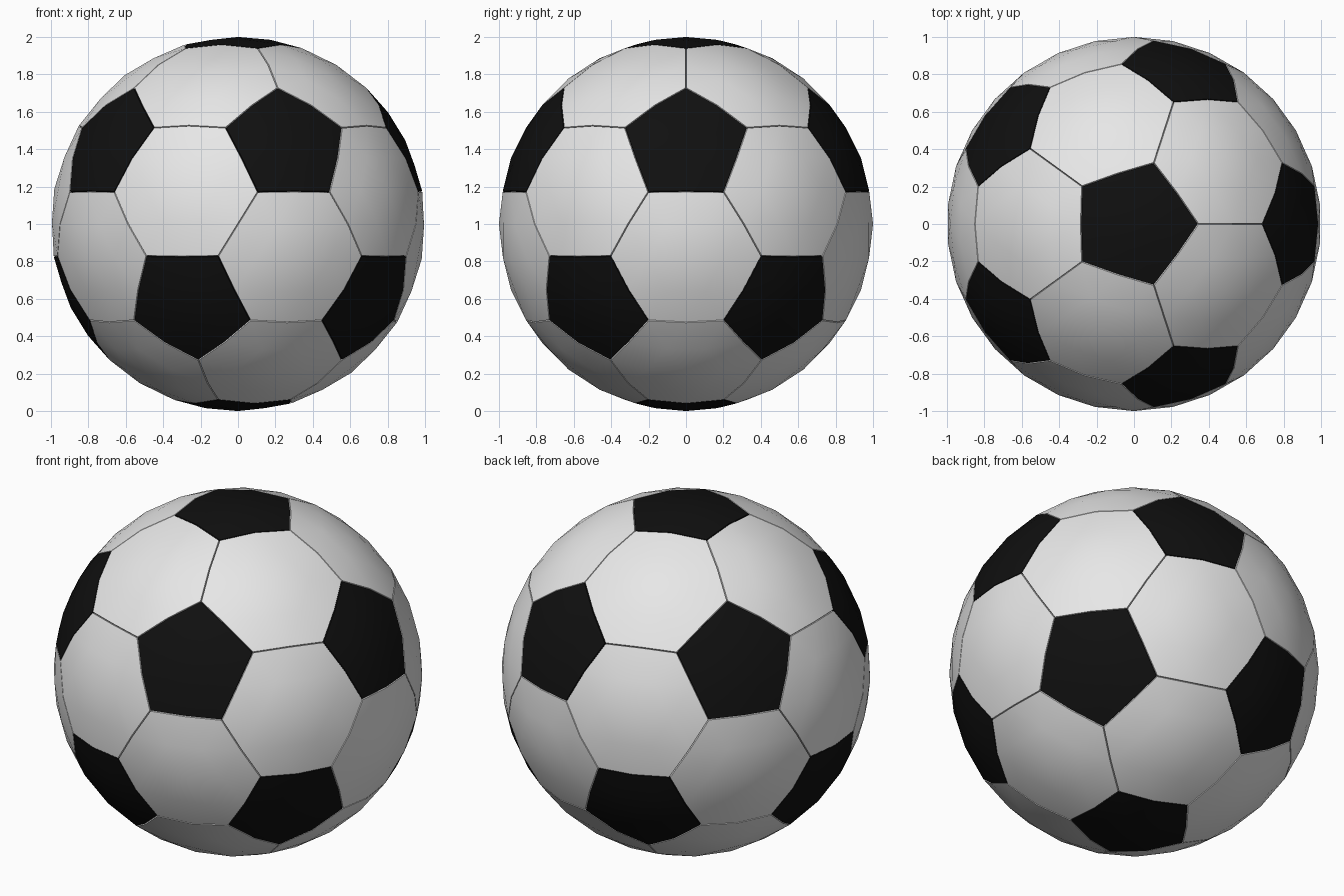
import bpy, bmesh
from math import pi, cos, sin, atan2, sqrt
from mathutils import Vector

CENTRE = Vector((0, 0, 1))
GAP = 0.003      # half the width of a seam
DEPTH = 0.012    # depth of a seam

if "Cube" in bpy.data.objects:
    bpy.data.objects.remove(bpy.data.objects["Cube"], do_unlink=True)


def material(name, colour):
    mat = bpy.data.materials.new(name)
    mat.use_nodes = True
    mat.diffuse_color = colour
    bsdf = mat.node_tree.nodes["Principled BSDF"]
    bsdf.inputs["Base Color"].default_value = colour
    bsdf.inputs["Roughness"].default_value = 0.5
    return mat


# Icosahedron axes: a pole and a ring of five, then their opposites
h = 1 / sqrt(5)
upper = [Vector((0, 0, 1))]
upper += [Vector((2 * h * cos(k * 2 * pi / 5), 2 * h * sin(k * 2 * pi / 5), h)) for k in range(5)]
axes = upper + [-v for v in upper]


def adjacent(a, b):
    return 0.1 < a.dot(b) < 0.9


# Panel corners lie a third of the way along every icosahedron edge
corners = [a.lerp(b, 1 / 3).normalized() for a in axes for b in axes if adjacent(a, b)]

# Hexagon centres are the icosahedron's face directions
face_axes = [(a + b + c).normalized()
             for i, a in enumerate(axes) for j, b in enumerate(axes[:i]) for c in axes[:j]
             if adjacent(a, b) and adjacent(b, c) and adjacent(a, c)]


def add_panel(bm, axis, sides):
    """One curved panel with its rim sunk into the seam."""
    u = axis.orthogonal().normalized()
    w = axis.cross(u)
    ring = sorted(corners, key=lambda p: -p.dot(axis))[:sides]
    ring.sort(key=lambda p: atan2(p.dot(w), p.dot(u)))
    part = bmesh.new()
    hub = part.verts.new(axis)
    rim = [part.verts.new(p) for p in ring]
    for k in range(sides):
        part.faces.new((hub, rim[k], rim[(k + 1) % sides]))
    bmesh.ops.subdivide_edges(part, edges=part.edges[:], cuts=1, use_grid_fill=True)
    for v in part.verts:
        v.co.normalize()
    bmesh.ops.inset_region(part, faces=part.faces[:], use_boundary=True,
                           use_even_offset=True, thickness=GAP)
    border = {v for e in part.edges if e.is_boundary for v in e.verts}
    for v in part.verts:
        v.co = v.co.normalized() * (1 - DEPTH if v in border else 1)
    mesh = bpy.data.meshes.new("panel_piece")
    part.to_mesh(mesh)
    part.free()
    bm.from_mesh(mesh)
    bpy.data.meshes.remove(mesh)


def build_panels(name, directions, sides, mat):
    bm = bmesh.new()
    for axis in directions:
        add_panel(bm, axis, sides)
    mesh = bpy.data.meshes.new(name)
    bm.to_mesh(mesh)
    bm.free()
    mesh.materials.append(mat)
    obj = bpy.data.objects.new(name, mesh)
    obj.location = CENTRE
    bpy.context.collection.objects.link(obj)
    bpy.ops.object.select_all(action='DESELECT')
    obj.select_set(True)
    bpy.context.view_layer.objects.active = obj
    bpy.ops.object.shade_smooth_by_angle(angle=pi / 6)


# Black pentagons and white hexagons
build_panels("pentagon_panels", axes, 5, material("black", (0.005, 0.005, 0.005, 1)))
build_panels("hexagon_panels", face_axes, 6, material("white", (0.8, 0.8, 0.8, 1)))
